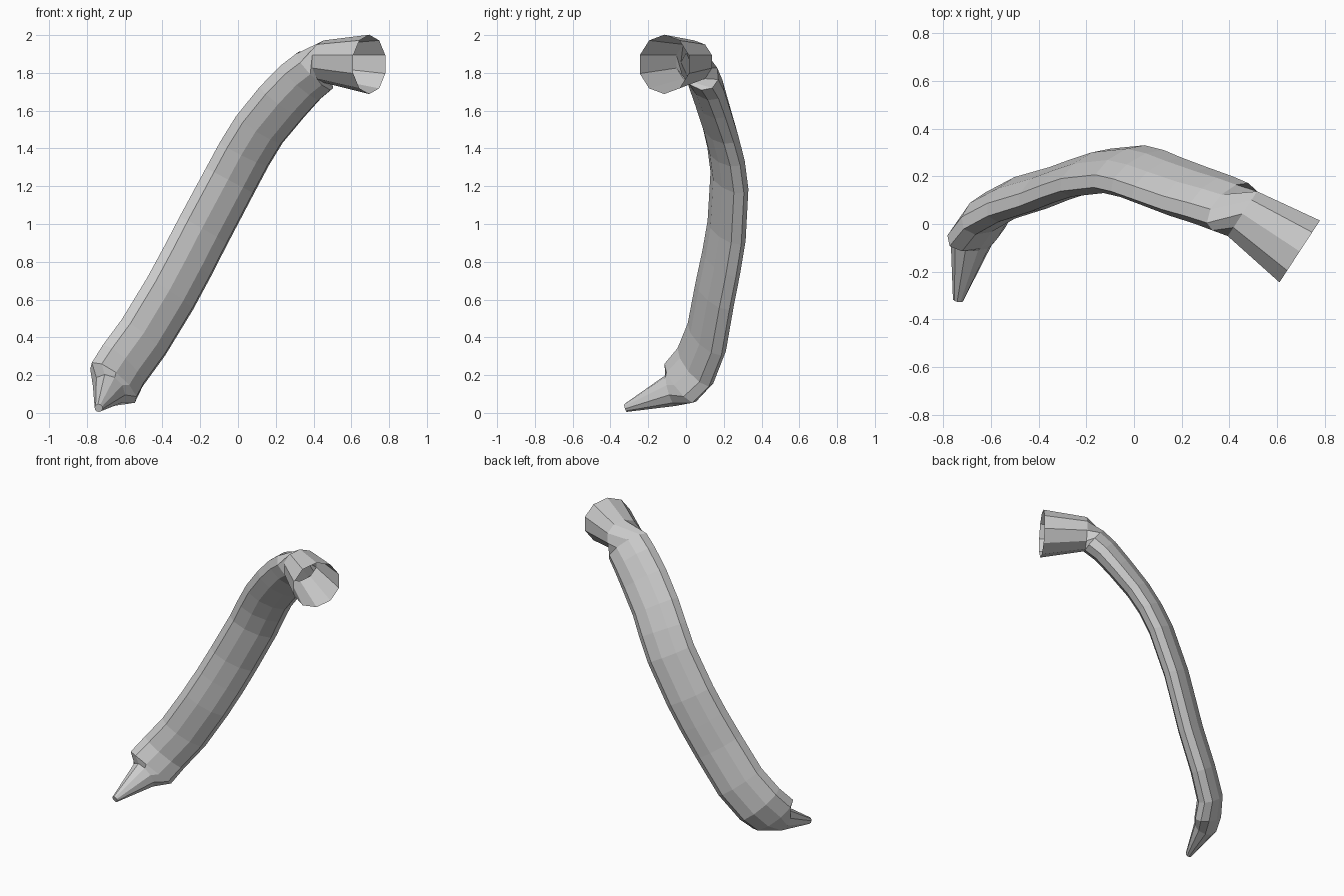
import bpy, bmesh, math
from mathutils import Vector as V

if "Cube" in bpy.data.objects:
    bpy.data.objects.remove(bpy.data.objects["Cube"])

SIDES = 10
TWIST = math.radians(28)


def ring(c, t, a, b, ref=(0, 1, 0), twist=0.0):
    """Elliptical ring: half width a, half thickness b (along ref, turned by twist)."""
    t, ref = V(t).normalized(), V(ref)
    n = (ref - ref.dot(t) * t).normalized()
    n = n * math.cos(twist) + t.cross(n) * math.sin(twist)
    w = t.cross(n)
    return [V(c) + w * a * math.cos(2 * math.pi * k / SIDES)
            + n * b * math.sin(2 * math.pi * k / SIDES) for k in range(SIDES)]


def loft(name, rings, cap_start=False):
    bm = bmesh.new()
    vs = [[bm.verts.new(p) for p in r] for r in rings]
    for r, s in zip(vs, vs[1:]):
        for k in range(SIDES):
            j = (k + 1) % SIDES
            bm.faces.new((r[k], r[j], s[j], s[k]))
    if cap_start:
        bm.faces.new(vs[0])
    bmesh.ops.recalc_face_normals(bm, faces=bm.faces)
    me = bpy.data.meshes.new(name)
    bm.to_mesh(me)
    bm.free()
    ob = bpy.data.objects.new(name, me)
    bpy.context.collection.objects.link(ob)
    return ob


# Flattened curved body: x, y, z, half width, half thickness
path = [(-.66, -.03, .16, .168, .08), (-.61, .05, .25, .168, .08),
        (-.50, .11, .40, .168, .077), (-.36, .152, .63, .167, .075),
        (-.268, .187, .80, .166, .074), (-.183, .215, .965, .165, .074),
        (-.042, .230, 1.23, .163, .074), (.033, .212, 1.37, .162, .074),
        (.113, .18, 1.50, .16, .076), (.232, .135, 1.645, .16, .08),
        (.33, .102, 1.75, .155, .085), (.405, .072, 1.81, .15, .09)]
pts = [V(p[:3]) for p in path]
body = []
for i, p in enumerate(path):
    t = pts[min(i + 1, len(pts) - 1)] - pts[max(i - 1, 0)]
    if i == 0:
        t = V((.2, .35, .42))
    body.append(ring(pts[i], t, p[3], p[4], twist=TWIST))
loft("curved_body", body)

# Pointed tip, widening through a ledge into the body's lower end
tip_dir, tip_up = (.05, .24, .08), (-.7, 0, -.7)
loft("pointed_tip", [ring((-.738, -.32, .026), tip_dir, .022, .022, tip_up),
                     ring((-.683, -.08, .12), tip_dir, .095, .078, tip_up),
                     body[0]], True)

# Flared open mouth, joined to the body's upper end
axis = (.84, -.55, 0)
loft("flared_mouth", [body[-1],
                      ring((.455, .043, 1.86), axis, .112, .118),
                      ring((.695, -.115, 1.845), axis, .157, .163)])
